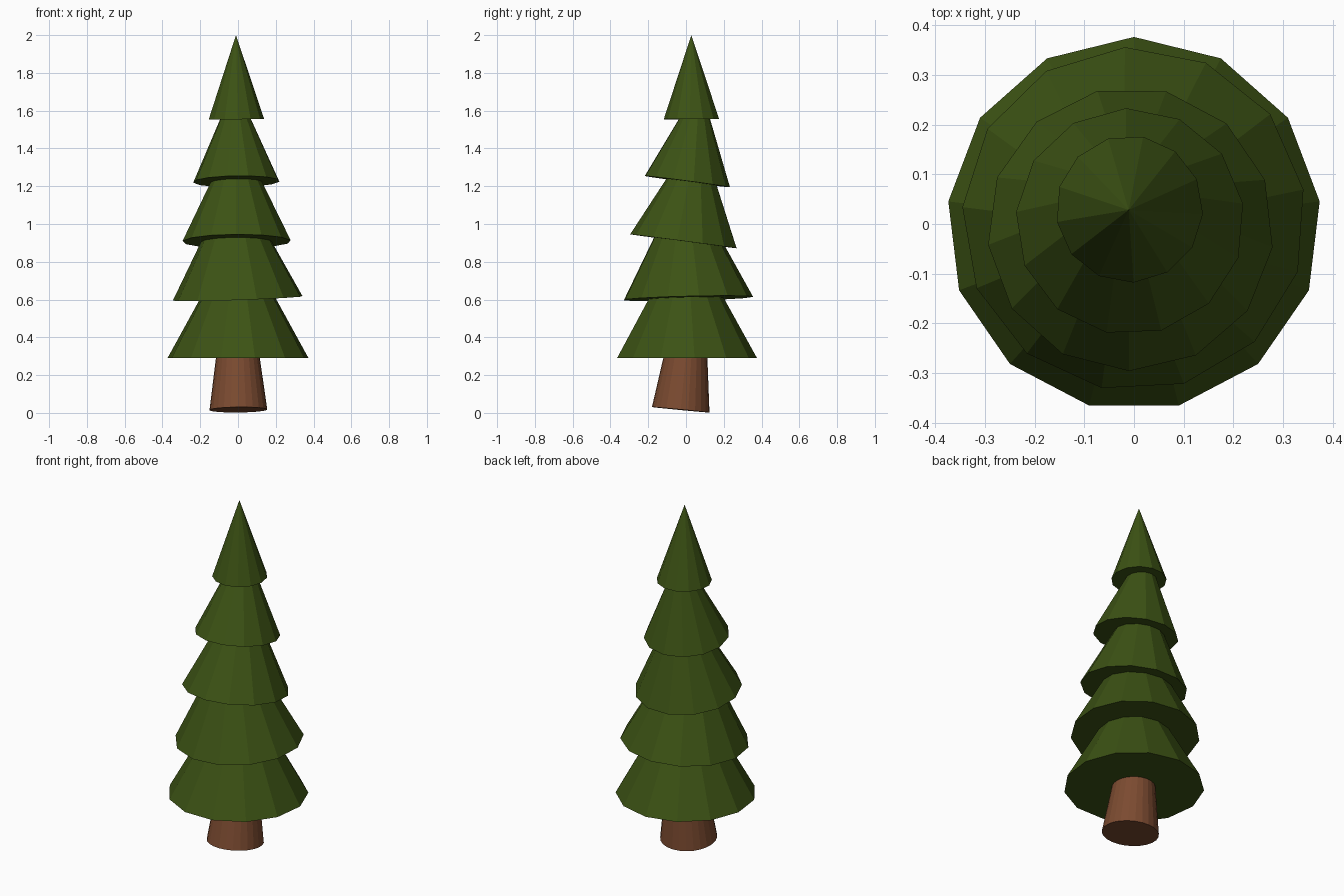
import bpy, bmesh, math
from mathutils import Matrix

if "Cube" in bpy.data.objects:
    bpy.data.objects.remove(bpy.data.objects["Cube"])


def material(name, rgb):
    m = bpy.data.materials.new(name)
    m.diffuse_color = (*rgb, 1)
    m.use_nodes = True
    m.node_tree.nodes["Principled BSDF"].inputs["Base Color"].default_value = m.diffuse_color
    return m


green = material("needles", (0.045, 0.085, 0.007))
brown = material("bark", (0.2, 0.07, 0.03))


def cone(name, sides, r1, r2, height, base, spin, slope_x, slope_y, mat):
    """Cone with its base centre at `base`, spun about its axis, then tilted."""
    bm = bmesh.new()
    bmesh.ops.create_cone(bm, cap_ends=True, cap_tris=False, segments=sides,
                          radius1=r1, radius2=r2, depth=height)
    bmesh.ops.remove_doubles(bm, verts=bm.verts, dist=1e-5)
    tilt = (Matrix.Rotation(math.atan(slope_y), 4, 'X')
            @ Matrix.Rotation(-math.atan(slope_x), 4, 'Y'))
    bm.transform(Matrix.Translation(base) @ tilt
                 @ Matrix.Rotation(math.radians(spin), 4, 'Z')
                 @ Matrix.Translation((0, 0, height / 2)))
    mesh = bpy.data.meshes.new(name)
    bm.to_mesh(mesh)
    bm.free()
    mesh.materials.append(mat)
    ob = bpy.data.objects.new(name, mesh)
    bpy.context.collection.objects.link(ob)
    return ob


# Tapered, slightly leaning trunk
cone("trunk", 24, 0.153, 0.07, 0.62, (0.002, -0.028, 0.0165), 0, 0.01, -0.095, brown)

# Foliage tiers: radius, height, base centre, spin, tilt in x, tilt in y
tiers = [
    (0.376, 0.68, (0.0, 0.0, 0.29), 0, 0.0, 0.0),
    (0.346, 0.66, (0.0, 0.01, 0.606), 3, 0.035, 0.025),
    (0.288, 0.60, (-0.007, -0.01, 0.908), 13.3, 0.005, -0.131),
    (0.230, 0.52, (-0.008, 0.005, 1.225), 2, 0.015, -0.133),
    (0.148, 0.445, (-0.009, 0.03, 1.555), 17, 0.004, 0.004),
]
for i, (r, h, base, spin, sx, sy) in enumerate(tiers, 1):
    cone(f"foliage_tier_{i}", 13, r, 0, h, base, spin, sx, sy, green)
